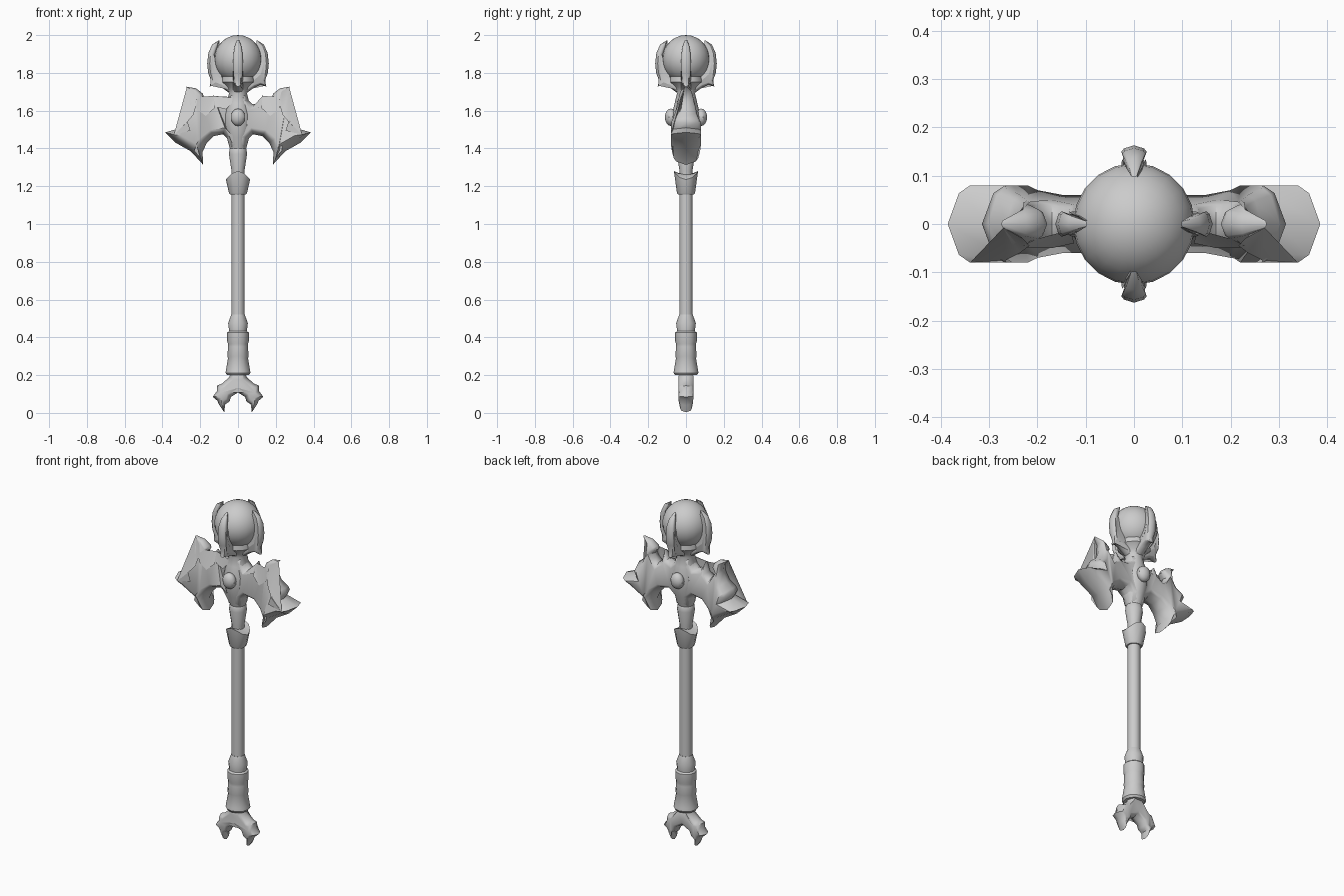
import bpy, bmesh, math
from mathutils import Vector


def finish(name, bm, angle=40):
    bmesh.ops.recalc_face_normals(bm, faces=bm.faces)
    me = bpy.data.meshes.new(name)
    bm.to_mesh(me)
    bm.free()
    ob = bpy.data.objects.new(name, me)
    bpy.context.collection.objects.link(ob)
    bpy.ops.object.select_all(action='DESELECT')
    ob.select_set(True)
    bpy.context.view_layer.objects.active = ob
    bpy.ops.object.shade_smooth_by_angle(angle=math.radians(angle))
    return ob


def lathe(name, profile, n=12, peak=None):
    """Spin (radius, z) points; peak = (ring index, lift at front and back)."""
    bm = bmesh.new()
    rings = []
    for k, (r, z) in enumerate(profile):
        ring = []
        for i in range(n):
            a = 2 * math.pi * i / n
            lift = peak[1] * abs(math.sin(a)) ** 2 if peak and k == peak[0] else 0
            ring.append(bm.verts.new((r * math.cos(a), r * math.sin(a), z + lift)))
        rings.append(ring)
    for a, b in zip(rings, rings[1:]):
        for i in range(n):
            j = (i + 1) % n
            bm.faces.new((a[i], a[j], b[j], b[i]))
    bm.faces.new(rings[0])
    bm.faces.new(rings[-1])
    return finish(name, bm)


def plate(name, pts, mirror=True, d1=0.3, d2=0.6):
    """Carved slab from an (x, z, half thickness) outline with a ridged rim."""
    if mirror:
        pts = pts + [(-x, z, t) for x, z, t in reversed(pts) if x > 0]
    n = len(pts)
    area = sum(pts[i - 1][0] * pts[i][1] - pts[i][0] * pts[i - 1][1] for i in range(n))
    if area < 0:
        pts = pts[::-1]
    bm = bmesh.new()
    P = [Vector((x, z)) for x, z, t in pts]
    inward = []
    for i in range(n):
        e1 = (P[i] - P[i - 1]).normalized()
        e2 = (P[(i + 1) % n] - P[i]).normalized()
        inward.append(Vector((-e1.y - e2.y, e1.x + e2.x)).normalized())

    def layer(d, h):
        out = []
        for p, m, (x, z, t) in zip(P, inward, pts):
            q = p + m * d * t
            out.append(bm.verts.new((q.x, h * t, q.y)))
        return out
    rings = [layer(d2, -1), layer(d1, -0.8), layer(0, 0), layer(d1, 0.8), layer(d2, 1)]
    for a, b in zip(rings, rings[1:]):
        for i in range(n):
            j = (i + 1) % n
            bm.faces.new((a[i], a[j], b[j], b[i]))
    caps = [bm.faces.new(rings[0]), bm.faces.new(rings[-1])]
    bmesh.ops.triangulate(bm, faces=caps)
    return finish(name, bm, 50)


def ball(name, loc, size, u=20, v=14):
    bm = bmesh.new()
    bmesh.ops.create_uvsphere(bm, u_segments=u, v_segments=v, radius=1)
    for w in bm.verts:
        w.co = Vector([c * s + l for c, s, l in zip(w.co, size, loc)])
    return finish(name, bm)


# Orb on top
ball("orb", (0, 0, 1.873), (0.126, 0.126, 0.127))

# Four claws around the orb
claw = [(0.02, 1.68, .026), (0.055, 1.70, .026), (0.09, 1.725, .026), (0.12, 1.738, .024),
        (0.15, 1.728, .012), (0.143, 1.76, .02), (0.158, 1.80, .025), (0.163, 1.85, .026),
        (0.157, 1.905, .024), (0.137, 1.95, .017), (0.098, 1.975, .006), (0.108, 1.94, .016),
        (0.12, 1.90, .022), (0.122, 1.85, .025), (0.11, 1.80, .026), (0.07, 1.765, .026),
        (0.02, 1.76, .026)]
for k in range(4):
    plate("claw_%d" % k, claw, mirror=False, d1=0.25, d2=0.5).rotation_euler.z = k * math.pi / 2

# Central core and cup
lathe("head_core", [(0.038, 1.38), (0.046, 1.41), (0.06, 1.46), (0.074, 1.52), (0.074, 1.58),
                    (0.06, 1.64), (0.048, 1.69), (0.06, 1.725), (0.09, 1.752), (0.085, 1.79)])

# Winged double blade
plate("blades", [
    (0.045, 1.69, .045), (0.052, 1.66, .05), (0.075, 1.635, .05), (0.108, 1.638, .035),
    (0.132, 1.685, .012), (0.145, 1.625, .04), (0.17, 1.602, .05), (0.192, 1.625, .05),
    (0.202, 1.645, .045), (0.18, 1.67, .03), (0.186, 1.69, .03), (0.222, 1.718, .025),
    (0.275, 1.727, .008), (0.247, 1.695, .03), (0.243, 1.65, .045), (0.265, 1.60, .06),
    (0.302, 1.57, .075), (0.315, 1.535, .08), (0.297, 1.51, .08), (0.386, 1.485, .08),
    (0.33, 1.43, .08), (0.25, 1.385, .08), (0.184, 1.313, .065), (0.188, 1.38, .075),
    (0.165, 1.43, .07), (0.13, 1.465, .06), (0.08, 1.475, .06), (0.055, 1.45, .055),
    (0.043, 1.40, .045)])

# Gems front and back
for s, side in ((-1, "front"), (1, "back")):
    ball("gem_" + side, (0, s * 0.08, 1.565), (0.04, 0.032, 0.046), 10, 8)

# Neck, collar, shaft
lathe("neck", [(0.033, 1.24), (0.034, 1.28), (0.048, 1.37), (0.044, 1.40), (0.03, 1.42)])
lathe("upper_collar", [(0.042, 1.155), (0.048, 1.165), (0.064, 1.235), (0.03, 1.265)], 12, (2, 0.045))
lathe("shaft", [(0.035, 0.42), (0.035, 1.25)], 10)

# Lower collar and ribbed grip
lathe("lower_collar", [(0.048, 0.42), (0.048, 0.44), (0.052, 0.475), (0.036, 0.52)])
lathe("grip", [(0.058, 0.20), (0.066, 0.212), (0.063, 0.23), (0.053, 0.29), (0.056, 0.30),
               (0.053, 0.35), (0.053, 0.365), (0.057, 0.378), (0.057, 0.425), (0.045, 0.435)])

# Forked foot
plate("forked_foot", [
    (0.04, 0.215, .04), (0.045, 0.19, .04), (0.085, 0.155, .04), (0.11, 0.145, .038),
    (0.112, 0.115, .038), (0.134, 0.085, .038), (0.11, 0.065, .04), (0.098, 0.04, .035),
    (0.073, 0.003, .03), (0.068, 0.045, .038), (0.045, 0.06, .038), (0.037, 0.085, .04),
    (0.0, 0.108, .04)])
